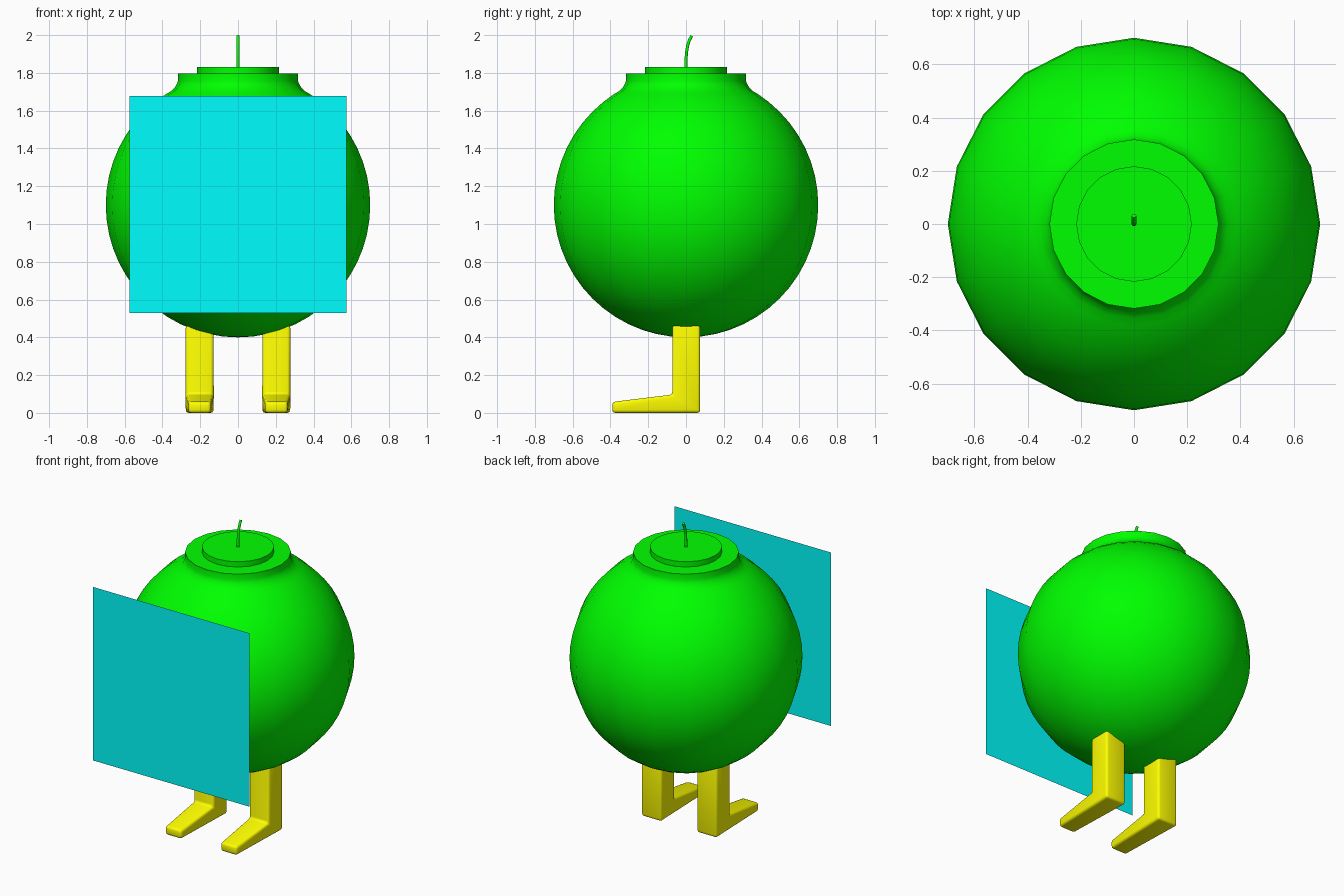
import bpy, bmesh
from math import sin, cos, pi, radians

if "Cube" in bpy.data.objects:
    bpy.data.objects.remove(bpy.data.objects["Cube"])


def material(name, rgb):
    m = bpy.data.materials.new(name)
    m.diffuse_color = (*rgb, 1)
    m.use_nodes = True
    m.node_tree.nodes["Principled BSDF"].inputs["Base Color"].default_value = m.diffuse_color
    return m


GREEN = material("green", (0, 1, 0))
YELLOW = material("yellow", (1, 1, 0))
CYAN = material("cyan", (0, 1, 1))


def finish(name, bm, mat, angle=None):
    bmesh.ops.recalc_face_normals(bm, faces=bm.faces)
    me = bpy.data.meshes.new(name)
    bm.to_mesh(me)
    bm.free()
    me.materials.append(mat)
    ob = bpy.data.objects.new(name, me)
    bpy.context.collection.objects.link(ob)
    if angle:
        bpy.ops.object.select_all(action='DESELECT')
        ob.select_set(True)
        bpy.context.view_layer.objects.active = ob
        bpy.ops.object.shade_smooth_by_angle(angle=radians(angle))
    return ob


def lathe(name, profile, mat, sides=20):
    """Revolve (radius, z) points about z."""
    bm = bmesh.new()
    vs = [bm.verts.new((0, r, z)) for r, z in profile]
    es = [bm.edges.new(p) for p in zip(vs, vs[1:])]
    bmesh.ops.spin(bm, geom=vs + es, cent=(0, 0, 0), axis=(0, 0, 1),
                   angle=2 * pi, steps=sides, use_duplicate=False)
    bmesh.ops.remove_doubles(bm, verts=bm.verts, dist=1e-4)
    return finish(name, bm, mat, 35)


# Round body running up through a filleted neck to the collar and cap
R, CZ, RINGS = 0.7, 1.1, 28
ball = [(R * sin(pi * i / RINGS), CZ - R * cos(pi * i / RINGS)) for i in range(RINGS)]
ball = [p for p in ball if p[0] > 0.41 or p[1] < CZ]
neck = [(0.385, 1.685), (0.355, 1.703), (0.335, 1.722), (0.323, 1.742), (0.318, 1.757)]
collar = [(0.318, 1.797), (0.217, 1.797), (0.217, 1.832), (0, 1.832)]
lathe("body", ball + neck + collar, GREEN)

# Bent fuse
curve = bpy.data.curves.new("fuse", 'CURVE')
curve.dimensions = '3D'
curve.bevel_depth = 0.009
curve.bevel_resolution = 1
curve.use_fill_caps = True
path = [(0, 1.82), (0, 1.87), (0.003, 1.91), (0.009, 1.945), (0.018, 1.974), (0.031, 1.996)]
spline = curve.splines.new('POLY')
spline.points.add(len(path) - 1)
for pt, (y, z) in zip(spline.points, path):
    pt.co = (0, y, z, 1)
curve.materials.append(GREEN)
fuse = bpy.data.objects.new("fuse", curve)
bpy.context.collection.objects.link(fuse)

# L-shaped legs with tapered toes and rounded edges
side = [(0.075, 0), (0.075, 0.465), (-0.072, 0.465), (-0.072, 0.097), (-0.39, 0.058), (-0.39, 0)]
for name, s in (("left_leg", -1), ("right_leg", 1)):
    bm = bmesh.new()
    face = bm.faces.new([bm.verts.new((-0.074, y, z)) for y, z in side])
    ext = bmesh.ops.extrude_face_region(bm, geom=[face])["geom"]
    bmesh.ops.translate(bm, vec=(0.148, 0, 0),
                        verts=[v for v in ext if isinstance(v, bmesh.types.BMVert)])
    for v in bm.verts:
        if v.co.y < -0.3:
            v.co.x *= 0.8
        v.co.x += s * 0.203
    bmesh.ops.recalc_face_normals(bm, faces=bm.faces)
    bmesh.ops.bevel(bm, geom=bm.edges[:], offset=0.016, segments=3,
                    profile=0.5, affect='EDGES')
    finish(name, bm, YELLOW, 35)

# Flat square panel touching the front of the body
bm = bmesh.new()
bm.faces.new([bm.verts.new((x, -0.7, z)) for x, z in
              ((-0.575, 0.528), (0.575, 0.528), (0.575, 1.678), (-0.575, 1.678))])
finish("front_panel", bm, CYAN)
